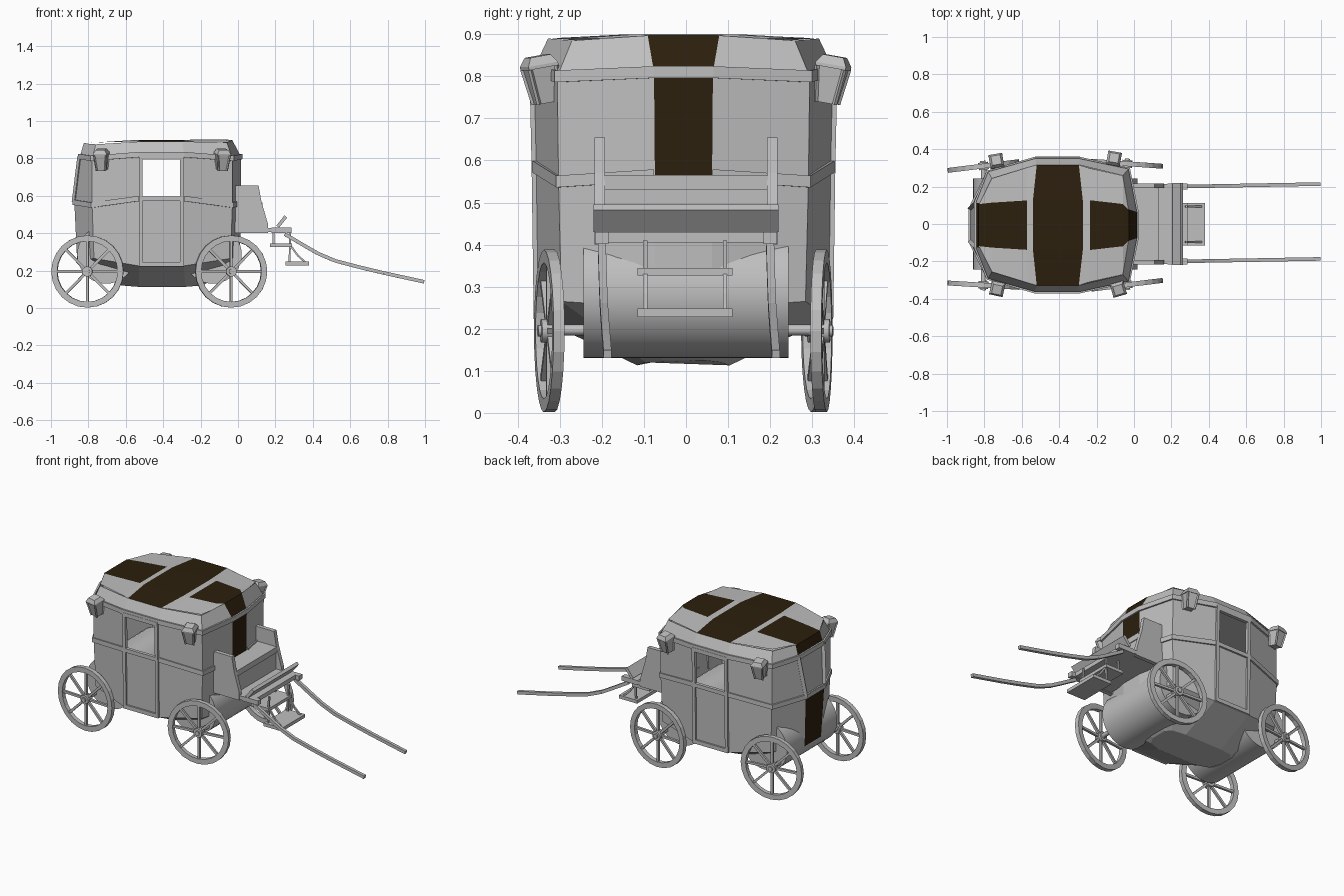
import bpy, bmesh, math
from mathutils import Matrix, Vector

cube = bpy.data.objects.get("Cube")
if cube:
    bpy.data.objects.remove(cube)


def material(name, rgb):
    m = bpy.data.materials.new(name)
    m.use_nodes = True
    m.diffuse_color = (*rgb, 1)
    m.node_tree.nodes["Principled BSDF"].inputs["Base Color"].default_value = (*rgb, 1)
    return m


GREY = material("plain grey", (0.52, 0.52, 0.52))
BROWN = material("dark brown", (0.025, 0.014, 0.004))
KEEL = -.006  # sideways offset of the coach body


def finish(name, bm, matrix=None):
    bmesh.ops.recalc_face_normals(bm, faces=bm.faces[:])
    mesh = bpy.data.meshes.new(name)
    bm.to_mesh(mesh)
    bm.free()
    mesh.materials.append(GREY)
    mesh.materials.append(BROWN)
    ob = bpy.data.objects.new(name, mesh)
    bpy.context.collection.objects.link(ob)
    if matrix:
        ob.matrix_world = matrix


def box(bm, lo, hi):
    lo, hi = Vector(lo), Vector(hi)
    m = Matrix.Translation((lo + hi) / 2) @ Matrix.Diagonal((*(hi - lo), 1))
    bmesh.ops.create_cube(bm, size=1, matrix=m)


def bar(bm, a, b, w, d=None):
    """Square beam from a to b."""
    a, b = Vector(a), Vector(b)
    rot = (b - a).to_track_quat('Z', 'Y').to_matrix().to_4x4()
    size = Matrix.Diagonal((w, d or w, (b - a).length, 1))
    bmesh.ops.create_cube(bm, size=1, matrix=Matrix.Translation((a + b) / 2) @ rot @ size)


def rod(bm, centre, radius, length, sides):
    """Round rod along y with smooth sides."""
    m = Matrix.Translation(centre) @ Matrix.Rotation(math.pi / 2, 4, 'X')
    made = bmesh.ops.create_cone(bm, cap_ends=True, segments=sides, radius1=radius,
                                 radius2=radius, depth=length, matrix=m)
    for f in {f for v in made['verts'] for f in v.link_faces}:
        f.smooth = len(f.verts) == 4


def prism(bm, profile, y0, y1):
    """Extrude an x-z profile along y."""
    ends = [[bm.verts.new((x, y, z)) for x, z in profile] for y in (y0, y1)]
    bm.faces.new(ends[0])
    bm.faces.new(ends[1])
    skin(bm, *ends)


def skin(bm, a, b, dark=(), skip=()):
    n = len(a)
    for k in range(n):
        if k not in skip:
            j = (k + 1) % n
            bm.faces.new((a[k], a[j], b[j], b[k])).material_index = int(k in dark)


def ring(xs, ys, zs):
    """Twelve-sided plan outline: rear end, corner, door, door, corner, front end."""
    half = list(zip(xs, ys, zs))
    return [Vector((x, KEEL + y, z)) for x, y, z in half] + \
           [Vector((x, KEEL - y, z)) for x, y, z in reversed(half)]


def levels(end, corner, side):
    return (end, corner, side, side, corner, end)


# Coach body
bottom = ring((-.64, -.62, -.53, -.28, -.20, -.18), levels(.05, .09, .11), levels(.125, .12, .113))
lower = ring((-.86, -.77, -.53, -.29, -.04, .01), (.08, .28, .345, .345, .29, .068), levels(.25, .265, .225))
belt = ring((-.875, -.78, -.53, -.29, -.03, .015), (.09, .285, .35, .35, .297, .068), levels(.565, .55, .585))
rim = ring((-.845, -.78, -.53, -.29, -.03, .015), (.12, .285, .355, .355, .30, .07), levels(.81, .80, .82))
crown = ring((-.825, -.76, -.52, -.295, -.06, -.03), (.118, .25, .322, .322, .265, .085),
             (.88, .875, .89, .89, .885, .897))
bm = bmesh.new()
rows = [[bm.verts.new(p) for p in r] for r in (bottom, lower, belt, rim, crown)]
bm.faces.new(rows[0])
skin(bm, rows[0], rows[1])
skin(bm, rows[1], rows[2], dark=(11,))
skin(bm, rows[2], rows[3], dark=(5,), skip=(2, 8))
skin(bm, rows[3], rows[4], dark=(5, 11))
finish("coach_body", bm)

# Plain cabin lining behind the painted panels
bm = bmesh.new()
centre = Vector((-.42, 0, .6))
rows = [[bm.verts.new(centre + (p - centre) * .965) for p in r] for r in (belt, rim, crown)]
skin(bm, rows[0], rows[1], skip=(2, 8))
skin(bm, rows[1], rows[2])
bm.faces.new(rows[2])
finish("cabin_lining", bm)

# Roof top with brown panels: outer x, inner x, half width, panel half width, height
columns = [(-.825, -.832, .118, .112, .88), (-.76, -.76, .25, .12, .885), (-.57, -.572, .308, .132, .897),
           (-.52, -.54, .322, .135, .899), (-.295, -.274, .322, .135, .899), (-.24, -.236, .305, .133, .9),
           (-.06, -.06, .265, .113, .9), (-.03, -.028, .085, .082, .898)]
bm = bmesh.new()
grid = [[bm.verts.new((x, KEEL + y, z)) for x, y, z in
         ((xo, -w, min(z, .89)), (xi, -s, z), (xi, s, z), (xo, w, min(z, .89)))]
        for xo, xi, w, s, z in columns]
for i in range(len(grid) - 1):
    for j in range(3):
        f = bm.faces.new((grid[i][j], grid[i + 1][j], grid[i + 1][j + 1], grid[i][j + 1]))
        f.material_index = int(i == 3 or (j == 1 and i not in (2, 4)))
finish("roof_top", bm)


# Mouldings around the body
def band(name, outline, height, out, skip=()):
    bm = bmesh.new()
    loops = []
    for push, dz in ((0, -height / 2), (out, -height / 2), (out, height / 2), (0, height / 2)):
        loop = []
        for p in outline:
            d = Vector((p.x - centre.x, p.y, 0)).normalized()
            loop.append(bm.verts.new(p + d * push + Vector((0, 0, dz))))
        loops.append(loop)
    for a, b in zip(loops, loops[1:] + loops[:1]):
        skin(bm, a, b, skip=skip)
    finish(name, bm)


band("roof_moulding", rim, .028, .01)
band("waist_moulding", belt, .028, .009, skip=(2, 5, 8))

# Doors with open windows
for side, name in ((1, "left_door_frame"), (-1, "right_door_frame")):
    bm = bmesh.new()
    sill, waist, top = [KEEL + side * y for y in (.346, .351, .356)]
    for x in (-.52, -.30):
        bar(bm, (x, sill, .225), (x, waist, .585), .02, .02)
        bar(bm, (x, waist, .585), (x, top, .81), .02, .02)
    for y, z in ((sill, .235), (waist, .585), (top, .805)):
        box(bm, (-.53, y - .01, z - .012), (-.29, y + .01, z + .012))
    finish(name, bm)

# Rear window frame
bm = bmesh.new()
corners = [belt[0], rim[0], rim[11], belt[11]]
for a, b in zip(corners, corners[1:] + corners[:1]):
    bar(bm, a, b, .02)
finish("rear_window_frame", bm)

# Wheels
for name, x, y, yaw in (("rear_left_wheel", -.805, .31, 7), ("front_left_wheel", -.037, .322, -4),
                        ("rear_right_wheel", -.805, -.327, -3.5), ("front_right_wheel", -.037, -.325, 7)):
    bm = bmesh.new()
    loops = []
    for r, w in ((.162, -.013), (.193, -.013), (.193, .013), (.162, .013)):
        loops.append([bm.verts.new((r * math.cos(t), w, r * math.sin(t)))
                      for t in (2 * math.pi * k / 24 for k in range(24))])
    for a, b in zip(loops, loops[1:] + loops[:1]):
        skin(bm, a, b)
    for k in range(8):
        t = k * math.pi / 4
        bar(bm, (0, 0, 0), (.167 * math.cos(t), 0, .167 * math.sin(t)), .014)
    rod(bm, (0, 0, 0), .028, .04, 10)
    rod(bm, (0, 0, 0), .014, .055, 8)
    finish(name, bm, Matrix.Translation((x, y, .195)) @ Matrix.Rotation(math.radians(yaw), 4, 'Z'))

# Axles and the round housings under the floor
for name, x, inner in (("rear_axle", -.805, -.705), ("front_axle", -.037, -.135)):
    bm = bmesh.new()
    rod(bm, (x, 0, .197), .013, .63, 10)
    rod(bm, (inner, 0, .285), .155, .488, 40)
    finish(name, bm)

# Driver's seat
bm = bmesh.new()
for y in (-.205, .205):
    prism(bm, [(-.02, .40), (-.02, .655), (.11, .655), (.125, .57), (.16, .45), (.16, .40)], y - .0125, y + .0125)
finish("seat_sides", bm)
bm = bmesh.new()
box(bm, (0, -.195, .53), (.13, .195, .565))
box(bm, (.10, -.195, .42), (.125, .195, .53))
finish("seat_bench", bm)
bm = bmesh.new()
box(bm, (0, -.215, .405), (.22, .215, .428))
box(bm, (.18, -.215, .405), (.262, .215, .43))
prism(bm, [(.205, .44), (.22, .43), (.262, .482), (.248, .495)], -.22, .22)
finish("foot_board", bm)

# Hanging steps
bm = bmesh.new()
box(bm, (.17, -.115, .326), (.29, .111, .345))
box(bm, (.255, -.115, .228), (.38, .111, .248))
for y in (-.097, .093):
    bar(bm, (.19, y, .41), (.19, y, .335), .01)
    bar(bm, (.28, y, .41), (.275, y, .24), .01)
    bar(bm, (.28, y, .335), (.32, y, .28), .01)
    bar(bm, (.32, y, .28), (.365, y, .24), .01)
finish("steps", bm)

# Draught shafts
path = [(.25, .395), (.36, .33), (.43, .29), (.52, .252), (.65, .218), (.78, .187), (.995, .14)]
for side, name in ((1, "left_shaft"), (-1, "right_shaft")):
    bm = bmesh.new()
    pts = [(x, side * .2 + .018 * (x - .25), z) for x, z in path]
    for a, b in zip(pts, pts[1:]):
        bar(bm, a, b, .019)
    box(bm, (.18, side * .2 - .016, .402), (.287, side * .2 + .016, .43))
    finish(name, bm)

# Lanterns
for name, x, y, side, yaw in (("rear_left_lantern", -.735, .333, 1, 10), ("front_left_lantern", -.108, .345, 1, -10),
                              ("rear_right_lantern", -.73, -.342, -1, -12),
                              ("front_right_lantern", -.085, -.344, -1, 16)):
    bm = bmesh.new()
    prev = None
    for h, z in ((.023, -.06), (.033, .025), (.037, .025), (.037, .033), (.025, .053)):
        loop = [bm.verts.new((h * a, h * b, z)) for a, b in ((-1, -1), (1, -1), (1, 1), (-1, 1))]
        if prev:
            skin(bm, prev, loop)
        else:
            bm.faces.new(loop)
        prev = loop
    bm.faces.new(prev)
    # raised glazing bars
    for a, b in ((-1, -1), (1, -1), (1, 1), (-1, 1)):
        bar(bm, (a * .023, b * .023, -.06), (a * .033, b * .033, .025), .008)
    finish(name, bm, Matrix.Translation((x, y, .796)) @ Matrix.Rotation(math.radians(yaw), 4, 'Z')
           @ Matrix.Rotation(math.radians(-side * 10), 4, 'X'))
